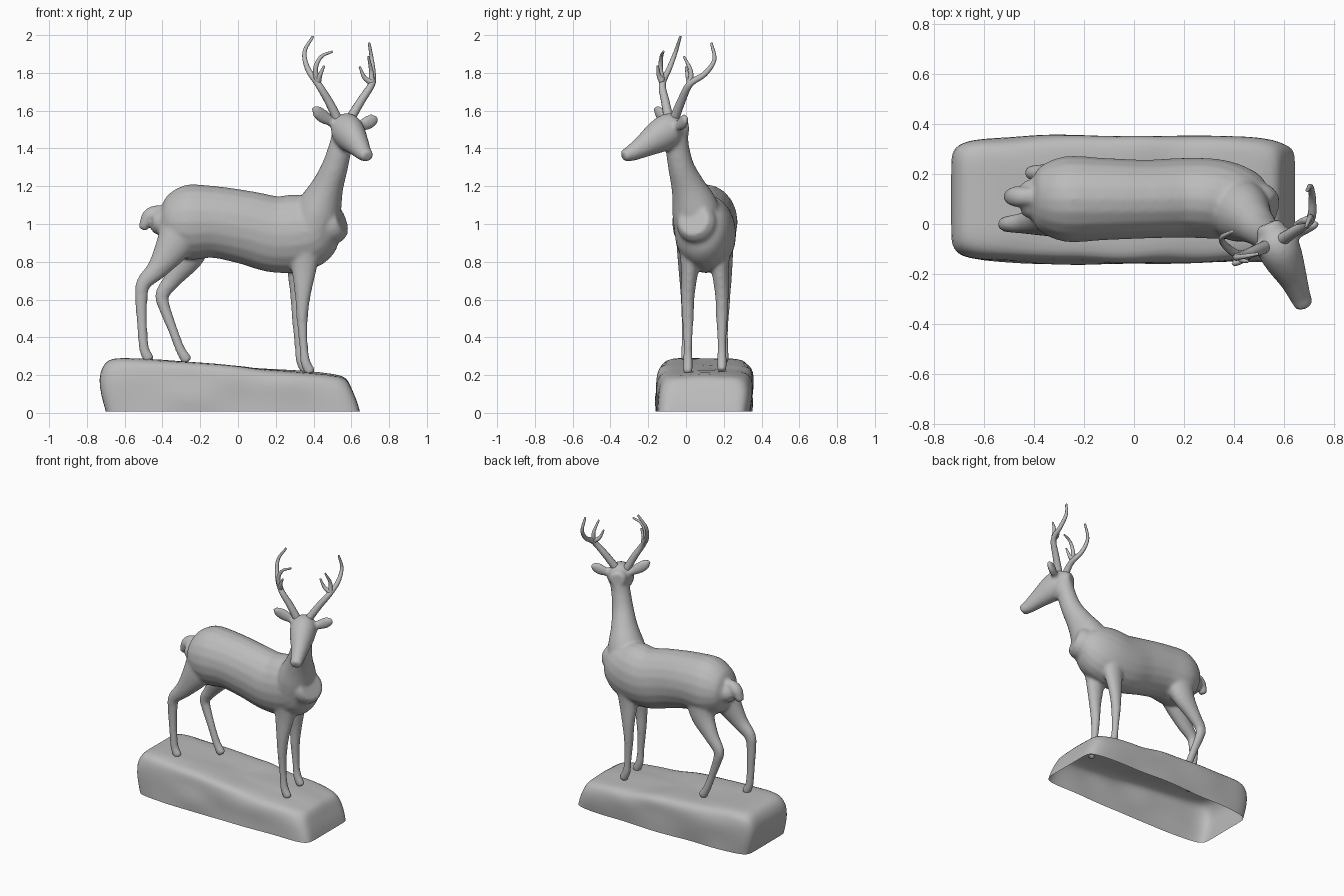
import bpy, bmesh, math
from mathutils import Vector, noise

cube = bpy.data.objects.get("Cube")
if cube:
    bpy.data.objects.remove(cube, do_unlink=True)

stone = bpy.data.materials.new("grey stone")
stone.use_nodes = True
GREY = (0.5, 0.5, 0.5, 1)
stone.diffuse_color = GREY
stone.node_tree.nodes["Principled BSDF"].inputs["Base Color"].default_value = GREY

ACROSS = Vector((0, 1, 0))            # sideways on the body
HEAD_SIDE = Vector((0.9, 0.43, 0))    # sideways on the turned head
HEAD_FRONT = Vector((0.43, -0.9, 0))


def spline(points, steps=5):
    """Catmull-Rom through rows of (x, y, z, radius, radius)."""
    rows = [Vector(p) for p in points]
    rows = [rows[0] * 2 - rows[1]] + rows + [rows[-1] * 2 - rows[-2]]
    out = []
    for a, b, c, d in zip(rows, rows[1:], rows[2:], rows[3:]):
        for i in range(steps):
            t = i / steps
            out.append(0.5 * (2 * b + (c - a) * t + (2 * a - 5 * b + 4 * c - d) * t * t
                              + (3 * b - a - 3 * c + d) * t ** 3))
    return out + [rows[-2]]


def skin(bm, rings, cap_start=True, cap_end=True):
    """Joins equal rings of points and closes the ends with fans."""
    vs = [[bm.verts.new(p) for p in ring] for ring in rings]
    n = len(vs[0])
    for a, b in zip(vs, vs[1:]):
        for i in range(n):
            bm.faces.new((a[i], a[(i + 1) % n], b[(i + 1) % n], b[i]))
    for ring, wanted in ((vs[0], cap_start), (vs[-1], cap_end)):
        if wanted:
            mid = bm.verts.new(sum((v.co for v in ring), Vector()) / n)
            for i in range(n):
                bm.faces.new((ring[i], ring[(i + 1) % n], mid))


def limb(bm, points, side=ACROSS, sides=20):
    """Oval tube with rounded ends; first radius runs along the side axis."""
    rows = spline(points)
    centres = [Vector(r[:3]) for r in rows]
    rings = []
    for i, (c, r) in enumerate(zip(centres, rows)):
        t = (centres[min(i + 1, len(rows) - 1)] - centres[max(i - 1, 0)]).normalized()
        u = (side - t * side.dot(t)).normalized()
        w = t.cross(u)
        ends = ((0.75, 0.6), (0.95, 0.3), (1, 0))
        if i == 0:
            profile = [(k, -d) for k, d in ends]
        elif i == len(rows) - 1:
            profile = [(k, d) for k, d in reversed(ends)]
        else:
            profile = [(1, 0)]
        for k, d in profile:
            rings.append([c + t * d * min(r[3], r[4])
                          + k * (u * r[3] * math.cos(a) + w * r[4] * math.sin(a))
                          for a in (2 * math.pi * j / sides for j in range(sides))])
    skin(bm, rings)


def finish(name, bm):
    bmesh.ops.recalc_face_normals(bm, faces=bm.faces)
    for f in bm.faces:
        f.smooth = True
    mesh = bpy.data.meshes.new(name)
    bm.to_mesh(mesh)
    bm.free()
    mesh.materials.append(stone)
    ob = bpy.data.objects.new(name, mesh)
    bpy.context.collection.objects.link(ob)
    return ob


deer = bmesh.new()

# Torso, from rump to chest
limb(deer, [(-.41, .10, 1.01, .08, .07), (-.37, .10, 1.01, .135, .145), (-.27, .10, 1.01, .172, .198),
            (-.12, .10, 1.01, .165, .19), (.05, .10, .98, .158, .195), (.2, .105, .945, .16, .203),
            (.33, .10, .955, .16, .205), (.43, .08, .98, .145, .175), (.49, .06, 1.0, .11, .11)])
# Neck
limb(deer, [(.39, .07, .95, .13, .13), (.43, .05, 1.08, .125, .12), (.475, .01, 1.2, .09, .085),
            (.512, -.025, 1.3, .07, .07), (.54, -.045, 1.4, .063, .062), (.56, -.05, 1.48, .06, .06)])
# Head and muzzle
limb(deer, [(.55, -.03, 1.505, .06, .06), (.572, -.08, 1.5, .085, .09), (.6, -.14, 1.465, .08, .088),
            (.638, -.22, 1.415, .058, .063), (.662, -.28, 1.38, .045, .046),
            (.677, -.315, 1.365, .04, .036)], HEAD_SIDE)
# Ears
limb(deer, [(.51, -.09, 1.53, .022, .02), (.45, -.125, 1.57, .022, .038), (.415, -.15, 1.6, .018, .032),
            (.4, -.16, 1.615, .012, .014)], HEAD_FRONT)
limb(deer, [(.63, -.05, 1.51, .022, .02), (.685, -.02, 1.535, .022, .038), (.72, -.005, 1.555, .018, .032),
            (.732, 0, 1.565, .012, .014)], HEAD_FRONT)
# Tail
limb(deer, [(-.36, .11, 1.05, .04, .04), (-.43, .11, 1.065, .038, .035), (-.472, .11, 1.04, .042, .038),
            (-.5, .11, .985, .03, .026)])
# Front legs
for y, dx, dz in ((.01, .005, 0), (.19, -.02, .012)):
    inward = .02 if y < .1 else -.02
    limb(deer, [(.355 + dx, y + inward, .9, .07, .085), (.345 + dx, y + inward / 2, .76, .047, .066),
                (.338 + dx, y, .62, .036, .042), (.335 + dx, y, .5, .031, .03),
                (.342 + dx, y, .36, .023, .023), (.352 + dx, y, .27 + dz, .026, .027),
                (.375 + dx, y, .22 + dz, .025, .03)])
# Hind legs, right one set back
limb(deer, [(-.28, .04, 1.0, .09, .13), (-.345, .02, .88, .07, .095), (-.425, .005, .765, .046, .058),
            (-.5, 0, .685, .034, .04), (-.512, 0, .6, .028, .033), (-.507, 0, .45, .023, .027),
            (-.497, 0, .34, .025, .027), (-.475, 0, .29, .028, .03)])
limb(deer, [(-.24, .16, .98, .09, .13), (-.26, .185, .84, .065, .088), (-.34, .2, .715, .043, .05),
            (-.4, .205, .63, .031, .038), (-.392, .205, .565, .027, .032), (-.345, .2, .44, .023, .026),
            (-.307, .2, .34, .025, .026), (-.275, .2, .285, .028, .03)])
body = finish("deer_body", deer)
fuse = body.modifiers.new("fuse", 'REMESH')
fuse.mode = 'VOXEL'
fuse.voxel_size = 0.01
fuse.use_smooth_shade = True
soften = body.modifiers.new("soften", 'SMOOTH')
soften.factor = 0.5
soften.iterations = 8


# Antlers: one curved beam with tines each
def tapered(path, thick, thin):
    n = len(path) - 1
    return [(*p, *[thick + (thin - thick) * i / n] * 2) for i, p in enumerate(path)]


def antler(name, beam, tines):
    bm = bmesh.new()
    limb(bm, tapered(beam, .026, .007), HEAD_FRONT, 12)
    for tine in tines:
        limb(bm, tapered(tine, .017, .006), HEAD_FRONT, 10)
    finish(name, bm)


antler("right_antler",
       [(.53, -.09, 1.55), (.48, -.11, 1.65), (.425, -.125, 1.74), (.37, -.09, 1.82),
        (.352, -.055, 1.91), (.395, -.03, 1.99)],
       [[(.425, -.125, 1.74), (.41, -.135, 1.82), (.44, -.13, 1.885), (.497, -.12, 1.912)],
        [(.425, -.13, 1.76), (.435, -.145, 1.79), (.455, -.15, 1.835)]])
antler("left_antler",
       [(.59, -.065, 1.55), (.65, -.025, 1.65), (.708, .02, 1.74), (.715, .1, 1.795),
        (.708, .15, 1.87), (.695, .135, 1.955)],
       [[(.708, .02, 1.74), (.705, .025, 1.81), (.69, -.01, 1.885)],
        [(.705, .02, 1.75), (.67, .01, 1.775), (.645, .0, 1.83)]])

# Rock base: open underneath, rounded block with a sloping, uneven top
# Rows: height fraction, left, right, front, back, corner sharpness
levels = [(0, -.70, .645, -.15, .335, 12), (.3, -.725, .63, -.15, .34, 11),
          (.6, -.738, .605, -.145, .342, 10), (.8, -.72, .59, -.137, .34, 9),
          (.93, -.69, .572, -.125, .328, 8), (1, -.64, .535, -.095, .30, 7)]
levels += [(1.01, -.64 + k * .59, .535 - k * .59, -.095 + k * .19, .3 - k * .19, 6) for k in (.35, .7)]
rings = []
for h, left, right, front, back, power in levels:
    ring = []
    for j in range(96):
        a = 2 * math.pi * j / 96
        c, s = math.cos(a), math.sin(a)
        k = (abs(c) ** power + abs(s) ** power) ** (-1 / power)
        x = (left + right) / 2 + (right - left) / 2 * c * k
        y = (front + back) / 2 + (back - front) / 2 * s * k
        top = .243 - .075 * x
        p = Vector((x, y, .008 + (top - .008) * h))
        bump = noise.noise(Vector((x * 4, y * 5, p.z * 9)))
        p.y += .014 * bump * (1 if s > 0 else -1) + .012 * math.cos(2 * x) * s
        p.z += .012 * bump * h
        p.z = max(p.z, 0)
        ring.append(p)
    rings.append(ring)
base = bmesh.new()
skin(base, rings, cap_start=False)
finish("rock_base", base).modifiers.new("round", 'SUBSURF').levels = 1
